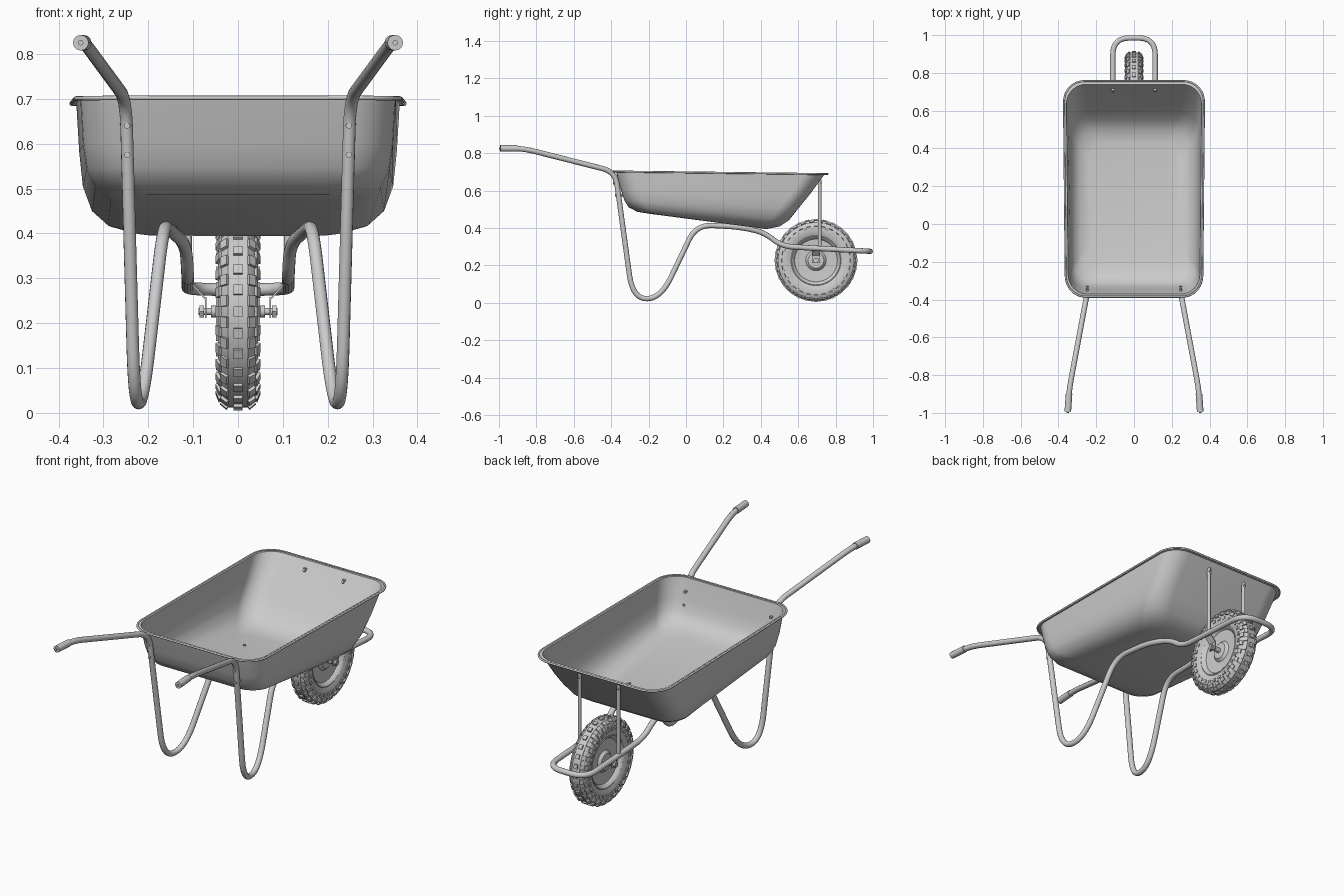
import bpy, bmesh, math
from mathutils import Matrix, Vector

cube = bpy.data.objects.get("Cube")
if cube:
    bpy.data.objects.remove(cube)

grey = bpy.data.materials.new("plain grey")
grey.use_nodes = True
GREY = (0.6, 0.6, 0.6, 1)
grey.diffuse_color = GREY
grey.node_tree.nodes["Principled BSDF"].inputs["Base Color"].default_value = GREY


def mesh_object(name, bm, angle=35):
    bmesh.ops.recalc_face_normals(bm, faces=bm.faces)
    mesh = bpy.data.meshes.new(name)
    bm.to_mesh(mesh)
    bm.free()
    mesh.materials.append(grey)
    ob = bpy.data.objects.new(name, mesh)
    bpy.context.collection.objects.link(ob)
    bpy.ops.object.select_all(action='DESELECT')
    ob.select_set(True)
    bpy.context.view_layer.objects.active = ob
    bpy.ops.object.shade_smooth_by_angle(angle=math.radians(angle))
    return ob


def tube(name, points, radius, cyclic=False, sides=4):
    curve = bpy.data.curves.new(name, 'CURVE')
    curve.dimensions = '3D'
    curve.bevel_depth = radius
    curve.bevel_resolution = sides
    curve.use_fill_caps = True
    spline = curve.splines.new('POLY')
    spline.points.add(len(points) - 1)
    for p, co in zip(spline.points, points):
        p.co = (*co, 1)
    spline.use_cyclic_u = cyclic
    spline.use_smooth = True
    curve.materials.append(grey)
    ob = bpy.data.objects.new(name, curve)
    bpy.context.collection.objects.link(ob)
    return ob


def rounded(points, trims, steps=10):
    """Replace every inner corner of a path with a smooth bend."""
    out = [points[0]]
    for a, b, c, t in zip(points, points[1:], points[2:], trims):
        p = b + (a - b).normalized() * min(t, (a - b).length * 0.49)
        q = b + (c - b).normalized() * min(t, (c - b).length * 0.49)
        for i in range(steps + 1):
            s = i / steps
            out.append(p * (1 - s) ** 2 + b * 2 * s * (1 - s) + q * s * s)
    return out + [points[-1]]


def lathe(name, profile, centre, closed, segments=64):
    """Spin an (x, radius) profile around the x axis."""
    bm = bmesh.new()
    rings = []
    for i in range(segments):
        a = 2 * math.pi * i / segments
        rings.append([bm.verts.new(centre + Vector((x, r * math.sin(a), r * math.cos(a))))
                      for x, r in profile])
    n = len(profile)
    for i in range(segments):
        r0, r1 = rings[i], rings[(i + 1) % segments]
        for j in range(n if closed else n - 1):
            k = (j + 1) % n
            bm.faces.new((r0[j], r0[k], r1[k], r1[j]))
    bmesh.ops.remove_doubles(bm, verts=bm.verts, dist=1e-5)
    return mesh_object(name, bm)


def rod(name, centre, axis, radius, length, sides=16):
    bm = bmesh.new()
    turn = Vector((0, 0, 1)).rotation_difference(Vector(axis)).to_matrix().to_4x4()
    bmesh.ops.create_cone(bm, cap_ends=True, segments=sides, radius1=radius, radius2=radius,
                          depth=length, matrix=Matrix.Translation(centre) @ turn)
    return mesh_object(name, bm)


# Tray: stacked rounded rectangles, each sloping along its length
def tray_ring(hw, y0, y1, r, z0, z1, steps=8):
    pts = []
    corners = [(1, 1), (-1, 1), (-1, -1), (1, -1)]
    for k, (sx, sy) in enumerate(corners):
        cx, cy = sx * (hw - r), (y1 - r if sy > 0 else y0 + r)
        for i in range(steps + 1):
            a = math.pi / 2 * (k + i / steps)
            x, y = cx + r * math.cos(a), cy + r * math.sin(a)
            t = (y - y0) / (y1 - y0)
            pts.append(Vector((x * (0.97 + 0.03 * t), y, z0 + (z1 - z0) * t)))
    return pts


rows = [(.372, -.386, .757, .11, .702, .688), (.360, -.372, .740, .105, .702, .688),
        (.353, -.345, .660, .10, .600, .580), (.345, -.328, .595, .10, .548, .500),
        (.325, -.305, .550, .10, .512, .443), (.290, -.260, .500, .10, .488, .410),
        (.240, -.190, .430, .09, .477, .396)]
bm = bmesh.new()
loops = [[bm.verts.new(p) for p in tray_ring(*row)] for row in rows]
for upper, lower in zip(loops, loops[1:]):
    for i in range(len(upper)):
        j = (i + 1) % len(upper)
        bm.faces.new((upper[i], upper[j], lower[j], lower[i]))
bm.faces.new(loops[-1])
tray = mesh_object("tray", bm, 50)
shell = tray.modifiers.new("sheet thickness", 'SOLIDIFY')
shell.thickness = 0.004
shell.offset = 0
tube("tray_rim_bead", tray_ring(*rows[0]), 0.005, cyclic=True, sides=2)

# Frame: one continuous tube from handle to handle
half = [((.350, -.985, .825), 0), ((.342, -.87, .825), .07), ((.25, -.378, .70), .07),
        ((.231, -.285, .022), .13), ((.212, -.135, .022), .13), ((.166, .055, .418), .09),
        ((.148, .29, .405), .08), ((.116, .42, .375), .06), ((.112, .51, .303), .06),
        ((.112, .66, .293), .06), ((.112, .985, .275), .09)]
path = [Vector(p) for p, t in half]
trims = [t for p, t in half]
path += [Vector((-p.x, p.y, p.z)) for p in reversed(path)]
trims += trims[::-1]
tube("tubular_frame", rounded(path, trims[1:-1]), 0.0142)

# Wheel
hub = Vector((0, .695, .226))
side = [(.022, .214), (.037, .202), (.045, .178), (.042, .152), (.034, .132)]
lathe("tyre", side + [(-x, r) for x, r in reversed(side)], hub, True)
disc = [(.033, .137), (.037, .130), (.031, .122), (.018, .114), (.014, .055), (.028, .042),
        (.030, .018), (.030, 0)]
lathe("wheel_rim", disc + [(-x, r) for x, r in reversed(disc)], hub, True)

# Tyre tread: staggered rows of blocks
bm = bmesh.new()
COUNT = 28
for x, r, tilt, shift, size in [(0, .214, 0, 0, (.020, .022, .014)),
                                (.029, .209, 40, .5, (.018, .024, .012)),
                                (.042, .192, 68, 0, (.020, .022, .010)),
                                (.0445, .168, 95, .5, (.014, .018, .007))]:
    for s in ((1, -1) if x else (1,)):
        for i in range(COUNT):
            m = (Matrix.Translation(hub)
                 @ Matrix.Rotation(2 * math.pi * (i + shift) / COUNT, 4, 'X')
                 @ Matrix.Translation((s * x, 0, r))
                 @ Matrix.Rotation(math.radians(s * tilt), 4, 'Y')
                 @ Matrix.Diagonal((*size, 1)))
            bmesh.ops.create_cube(bm, size=1, matrix=m)
mesh_object("tyre_tread", bm)
rod("axle", hub, (1, 0, 0), .008, .176)

for s, label in ((1, "left"), (-1, "right")):
    # Handle grip with end cap
    a, b = Vector((s * .3505, -.993, .825)), Vector((s * .344, -.90, .825))
    tube(label + "_grip", [a, b], .0175)
    rod(label + "_grip_cap", a + Vector((0, -.004, 0)), (0, 1, 0), .006, .006)
    # Axle bracket and nuts
    bm = bmesh.new()
    bmesh.ops.create_cube(bm, size=1, matrix=Matrix.Translation((s * .072, .695, .235))
                          @ Matrix.Diagonal((.004, .045, .046, 1)))
    bmesh.ops.create_cube(bm, size=1, matrix=Matrix.Translation((s * .087, .695, .270))
                          @ Matrix.Rotation(math.radians(s * 42), 4, 'Y')
                          @ Matrix.Diagonal((.004, .045, .046, 1)))
    mesh_object(label + "_axle_bracket", bm)
    rod(label + "_axle_nut", (s * .081, hub.y, hub.z), (1, 0, 0), .016, .010, 6)
    rod(label + "_hub_collar", (s * .045, hub.y, hub.z), (1, 0, 0), .013, .03)
    # Brace from the front loop to the tray
    rod(label + "_front_brace", (s * .112, .715, .475), (0, 0, 1), .009, .37, 12)
    rod(label + "_brace_bolt", (s * .112, .712, .645), (0, 1, -.7), .007, .03, 8)
    # Bolts through the rear wall and the floor
    for z, y in ((.64, -.364), (.575, -.354)):
        rod(label + "_wall_bolt", (s * .247, y, z), (0, 1, 0), .007, .05, 8)
    rod(label + "_floor_bolt", (s * .145, .26, .415), (0, 0, 1), .008, .022, 8)
